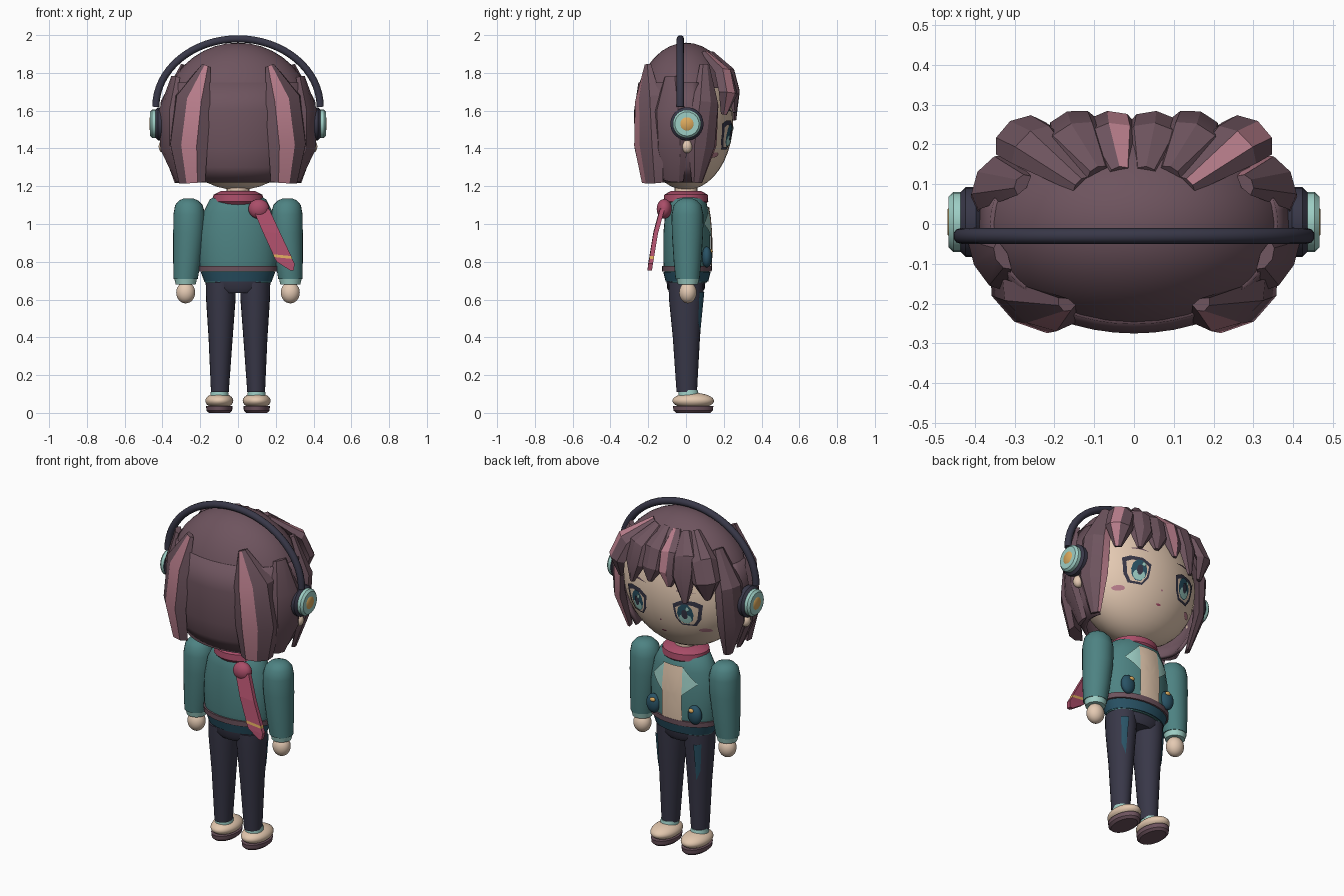
import bpy, bmesh, math
from mathutils import Vector

cube = bpy.data.objects.get("Cube")
if cube:
    bpy.data.objects.remove(cube)


def material(name, *rgb):
    m = bpy.data.materials.new(name)
    m.use_nodes = True
    m.diffuse_color = (*rgb, 1)
    m.node_tree.nodes["Principled BSDF"].inputs["Base Color"].default_value = (*rgb, 1)
    return m


hair = material("plum_hair", .155, .088, .112)
rose = material("rose_highlight", .5, .215, .27)
skin = material("skin", .78, .59, .45)
cream = material("cream", .76, .57, .42)
teal = material("teal_jacket", .075, .225, .225)
mint = material("mint_trim", .34, .62, .56)
navy = material("navy", .04, .039, .065)
crimson = material("crimson_scarf", .4, .075, .14)
gold = material("gold", .72, .4, .11)
deep = material("deep_teal", .022, .085, .13)


def finish(name, bm, mats, smooth=40, recalc=True):
    if recalc:
        bmesh.ops.recalc_face_normals(bm, faces=bm.faces)
    me = bpy.data.meshes.new(name)
    bm.to_mesh(me)
    bm.free()
    ob = bpy.data.objects.new(name, me)
    bpy.context.collection.objects.link(ob)
    for m in mats:
        me.materials.append(m)
    bpy.ops.object.select_all(action='DESELECT')
    ob.select_set(True)
    bpy.context.view_layer.objects.active = ob
    if smooth:
        bpy.ops.object.shade_smooth_by_angle(angle=math.radians(smooth))
    return ob


def bridge(bm, rings, caps=True):
    faces = []
    for a, b in zip(rings, rings[1:]):
        n = len(a)
        faces.append([bm.faces.new((a[i], a[(i + 1) % n], b[(i + 1) % n], b[i])) for i in range(n)])
    if caps:
        bm.faces.new(rings[0])
        bm.faces.new(rings[-1])
    return faces


def loft(name, rings, mat, n=24):
    """Stack of horizontal ellipses: x, y, z, x radius, y radius."""
    bm = bmesh.new()
    loops = [[bm.verts.new((x + rx * math.cos(i * math.tau / n), y + ry * math.sin(i * math.tau / n), z))
              for i in range(n)] for x, y, z, rx, ry in rings]
    bridge(bm, loops)
    return finish(name, bm, [mat])


def ball(name, loc, radii, mat, cut=None):
    bm = bmesh.new()
    bmesh.ops.create_uvsphere(bm, u_segments=32, v_segments=20, radius=1)
    bmesh.ops.scale(bm, vec=radii, verts=bm.verts)
    bmesh.ops.translate(bm, vec=loc, verts=bm.verts)
    if cut:
        bmesh.ops.bisect_plane(bm, geom=bm.verts[:] + bm.edges[:] + bm.faces[:],
                               plane_co=(0, 0, cut), plane_no=(0, 0, 1), clear_inner=True)
    return finish(name, bm, [mat])


def plate(name, outline, surface, mat, lift=.004):
    """Thin sheet that follows a surface y = surface(x, z)."""
    pts = []
    for a, b in zip(outline, outline[1:] + outline[:1]):
        pts += [Vector(a).lerp(Vector(b), k / 4) for k in range(4)]
    mid = sum(pts, Vector((0, 0))) / len(pts)
    bm = bmesh.new()
    put = lambda p: bm.verts.new((p.x, surface(p.x, p.y) + lift, p.y))
    rings = [[put(mid.lerp(p, f)) for p in pts] for f in (1, .66, .33)]
    bridge(bm, rings, caps=False)
    hub = put(mid)
    for i in range(len(pts)):
        bm.faces.new((rings[-1][i], rings[-1][(i + 1) % len(pts)], hub))
    bm.normal_update()
    if sum(f.normal.y for f in bm.faces) < 0:
        bmesh.ops.reverse_faces(bm, faces=bm.faces)
    return finish(name, bm, [mat], recalc=False)


def oval(x, z, rx, rz, n=10):
    return [(x + rx * math.cos(i * math.tau / n), z + rz * math.sin(i * math.tau / n)) for i in range(n)]


SECTION = [(-1, -.3), (-.7, .6), (0, 1), (.7, .6), (1, -.3), (0, -.7)]


def lock(name, side, path, stripe=None):
    """Tapered hair lock through points x, y, z, half width, half depth."""
    bm = bmesh.new()
    pos = [Vector(p[:3]) for p in path]
    rings = []
    for i, p in enumerate(path):
        t = (pos[min(i + 1, len(pos) - 1)] - pos[max(i - 1, 0)]).normalized()
        out = Vector((p[0] / .16, p[1] / .08, 0)).normalized()
        out = (out - t * out.dot(t)).normalized()
        across = t.cross(out)
        ring = [pos[i] + across * u * p[3] + out * v * p[4] for u, v in SECTION]
        rings.append([bm.verts.new((v.x * side, v.y, v.z)) for v in ring])
    for band in bridge(bm, rings):
        if stripe is not None:
            band[stripe].material_index = 1
    return finish(name, bm, [hair, rose], 25)


# Head, hair cap and back hair
ball("head", (0, 0, 1.55), (.37, .25, .37), skin)
ball("hair_cap", (0, 0, 1.56), (.4, .28, .4), hair, cut=1.72)
bm = bmesh.new()
grid = []
for z, rx, ry in ((1.75, .362, .252), (1.6, .39, .275), (1.4, .385, .272), (1.3, .35, .25), (1.22, .3, .215)):
    angles = [math.radians(-195 + 210 * i / 28) for i in range(29)]
    grid.append([bm.verts.new((rx * math.cos(a), ry * math.sin(a), z)) for a in angles])
for a, b in zip(grid, grid[1:]):
    for i in range(28):
        bm.faces.new((a[i], b[i], b[i + 1], a[i + 1]))
shell = finish("back_hair", bm, [hair], recalc=False)
mod = shell.modifiers.new("thickness", 'SOLIDIFY')
mod.thickness = .02

# Hair locks around the head
for s, label in ((1, "left"), (-1, "right")):
    lock(label + "_back_lock", s, [(.17, -.2, 1.84, .025, .02), (.245, -.205, 1.66, .11, .05),
                                   (.27, -.2, 1.42, .12, .055), (.25, -.18, 1.22, .085, .04)], 2)
    lock(label + "_rear_side_lock", s, [(.33, -.08, 1.78, .04, .02), (.375, -.09, 1.6, .09, .03),
                                        (.37, -.08, 1.4, .09, .03), (.3, -.07, 1.23, .06, .02)])
    lock(label + "_front_side_lock", s, [(.28, .1, 1.84, .03, .02), (.36, .11, 1.64, .08, .04),
                                         (.365, .09, 1.42, .085, .035), (.32, .06, 1.22, .03, .015)],
         0 if s > 0 else None)
    lock(label + "_outer_bang", s, [(.13, .1, 1.9, .03, .02), (.25, .2, 1.79, .075, .045),
                                    (.29, .225, 1.69, .075, .04), (.28, .2, 1.58, .02, .015)],
         2 if s > 0 else None)
for x, tip, stripe in ((-.15, 1.55, None), (-.06, 1.62, 2), (.05, 1.62, None), (.15, 1.59, None)):
    lock("bang", 1, [(x * .6, .13, 1.9, .03, .02), (x, .22, 1.8, .075, .04),
                     (x * 1.05, .25, 1.7, .07, .035), (x * 1.15, .255, tip, .015, .012)], stripe)


# Face plates
def face_y(x, z):
    return .25 * math.sqrt(max(0, 1 - (x / .37) ** 2 - ((z - 1.55) / .37) ** 2))


for s in (1, -1):
    ex, ez = .155 * s, 1.47
    shape = [(-.07, .05), (-.02, .078), (.05, .078), (.09, .06), (.075, -.03), (.045, -.075), (-.03, -.075), (-.06, -.03)]
    plate("eye_outline", [(ex + x * s, ez + z) for x, z in shape], face_y, navy, .004)
    plate("eye_white", [(ex + x * s * .78, ez - .006 + z * .78) for x, z in shape], face_y, cream, .007)
    plate("iris", oval(ex, ez, .044, .062), face_y, deep, .01)
    plate("iris_glow", oval(ex, ez - .028, .034, .03), face_y, mint, .013)
    plate("pupil", oval(ex, ez, .017, .03), face_y, navy, .016)
    plate("eye_sparkle", oval(ex - .018, ez + .034, .012, .014, 6), face_y, mint, .018)
    plate("eyebrow", [(s * x, z) for x, z in ((.09, 1.595), (.15, 1.61), (.21, 1.595), (.15, 1.598))], face_y, hair)
    plate("blush", oval(.235 * s, 1.365, .03, .014), face_y, rose)
plate("mouth", oval(0, 1.325, .016, .006), face_y, crimson)
plate("nose", oval(0, 1.4, .007, .006, 6), face_y, rose)

# Headphones
curve = bpy.data.curves.new("headband", 'CURVE')
curve.dimensions = '3D'
curve.bevel_depth = .02
curve.bevel_resolution = 3
curve.use_fill_caps = True
spline = curve.splines.new('POLY')
spline.points.add(32)
for i, p in enumerate(spline.points):
    a = math.pi * i / 32
    p.co = (.435 * math.cos(a), -.03, 1.62 + .36 * math.sin(a), 1)
curve.materials.append(navy)
bpy.context.collection.objects.link(bpy.data.objects.new("headband", curve))
for s, label in ((1, "left"), (-1, "right")):
    for part, x, half, r, mat in (("ear_pad", .41, .026, .088, navy), ("ear_cup", .442, .024, .075, mint),
                                  ("ear_cap", .46, .009, .037, gold)):
        cup = loft(label + "_" + part, [(0, 0, -half, r * .85, r * .85), (0, 0, -half * .5, r, r),
                                        (0, 0, half * .5, r, r), (0, 0, half, r * .85, r * .85)], mat)
        cup.rotation_euler = (0, math.pi / 2, 0)
        cup.location = (x * s, .005, 1.53)
    ball(label + "_ear_lobe", (.392 * s, .005, 1.41), (.028, .028, .035), skin)

# Torso, waist and collar
TORSO = [(.69, .175, .105), (.75, .195, .12), (.8, .207, .125), (.95, .205, .125),
         (1.06, .185, .115), (1.13, .15, .1), (1.17, .08, .07)]
loft("jacket", [(0, .005, *r) for r in TORSO], teal, 32)
loft("jacket_hem", [(0, .005, .695, .178, .113), (0, .005, .745, .197, .125)], deep, 32)
loft("belt", [(0, .005, .748, .208, .131), (0, .005, .778, .21, .133)], hair, 32)
loft("neck", [(0, 0, 1.12, .06, .06), (0, 0, 1.22, .06, .06)], skin)
loft("scarf_collar", [(0, 0, 1.09, .1, .09), (0, 0, 1.12, .135, .118), (0, 0, 1.155, .13, .115),
                      (0, 0, 1.175, .09, .08)], crimson)


def torso_y(x, z):
    for (z0, a0, b0), (z1, a1, b1) in zip(TORSO, TORSO[1:]):
        if z <= z1:
            f = (z - z0) / (z1 - z0)
            a, b = a0 + (a1 - a0) * f, b0 + (b1 - b0) * f
            return .005 + b * math.sqrt(max(0, 1 - (x / a) ** 2))
    return .07


plate("shirt_front", [(-.065, .765), (.065, .765), (.065, 1.09), (-.065, 1.09)], torso_y, cream, .009)
for s in (1, -1):
    plate("lapel", [(s * x, z) for x, z in ((.06, 1.09), (.145, 1.0), (.065, .93))], torso_y, mint, .009)
    ball("pouch", (.135 * s, .11, .825), (.042, .028, .055), deep)
    ball("pouch_button", (.125 * s, .132, .855), (.016, .01, .012), gold)

# Scarf knot and hanging tail
ball("scarf_knot", (.11, -.115, 1.08), (.055, .04, .052), crimson)
bm = bmesh.new()
tail = [(.075, .165, 1.08, -.125), (.13, .225, .95, -.16), (.185, .282, .83, -.18),
        (.19, .287, .815, -.182), (.205, .3, .79, -.187), (.275, .295, .755, -.192)]
rings = []
for i, (x0, x1, z, y) in enumerate(tail):
    drop = .0 if i == 5 else .02
    rings.append([bm.verts.new(v) for v in ((x0, y - .012, z + drop / 2), (x1, y - .012, z),
                                            (x1, y + .012, z), (x0, y + .012, z + drop / 2))])
for i, band in enumerate(bridge(bm, rings)):
    for f in band:
        f.material_index = int(i == 2)
finish("scarf_tail", bm, [crimson, gold], 0)

# Arms, legs and shoes
loft("hips", [(0, 0, .635, .12, .085), (0, 0, .66, .165, .1), (0, 0, .71, .172, .104)], navy)
for s, label in ((1, "left"), (-1, "right")):
    arm = [(.262, 1.135, .025), (.262, 1.125, .05), (.26, 1.1, .073), (.258, 1.05, .084), (.26, .95, .083),
           (.27, .8, .073), (.277, .71, .064)]
    loft(label + "_sleeve", [(x * s, .008, z, r, r) for x, z, r in arm], teal)
    loft(label + "_cuff", [(.277 * s, .01, .68, .053, .053), (.277 * s, .01, .72, .062, .062)], mint)
    ball(label + "_hand", (.277 * s, .01, .637), (.05, .046, .057), skin)
    loft(label + "_leg", [(.091 * s, 0, .69, .08, .093), (.091 * s, 0, .6, .078, .09),
                          (.092 * s, .002, .4, .064, .072), (.096 * s, .004, .11, .047, .054)], navy)
    leg_y = lambda x, z: math.sqrt(max(0, 1 - ((abs(x) - .091) / (.04 + .063 * z)) ** 2)) * (.038 + .086 * z)
    plate(label + "_leg_panel", [(s * x, z) for x, z in ((.115, .64), (.15, .64), (.14, .48), (.12, .42))],
          leg_y, deep, .008)
    loft(label + "_sock", [(.098 * s, .015, .08, .05, .056), (.098 * s, .012, .12, .045, .05)], mint)
    ball(label + "_shoe", (.099 * s, .038, .064), (.074, .11, .042), cream)
    loft(label + "_sole", [(.099 * s, .038, 0, .055, .09), (.099 * s, .038, .012, .068, .104),
                           (.099 * s, .038, .036, .07, .107)], hair)
